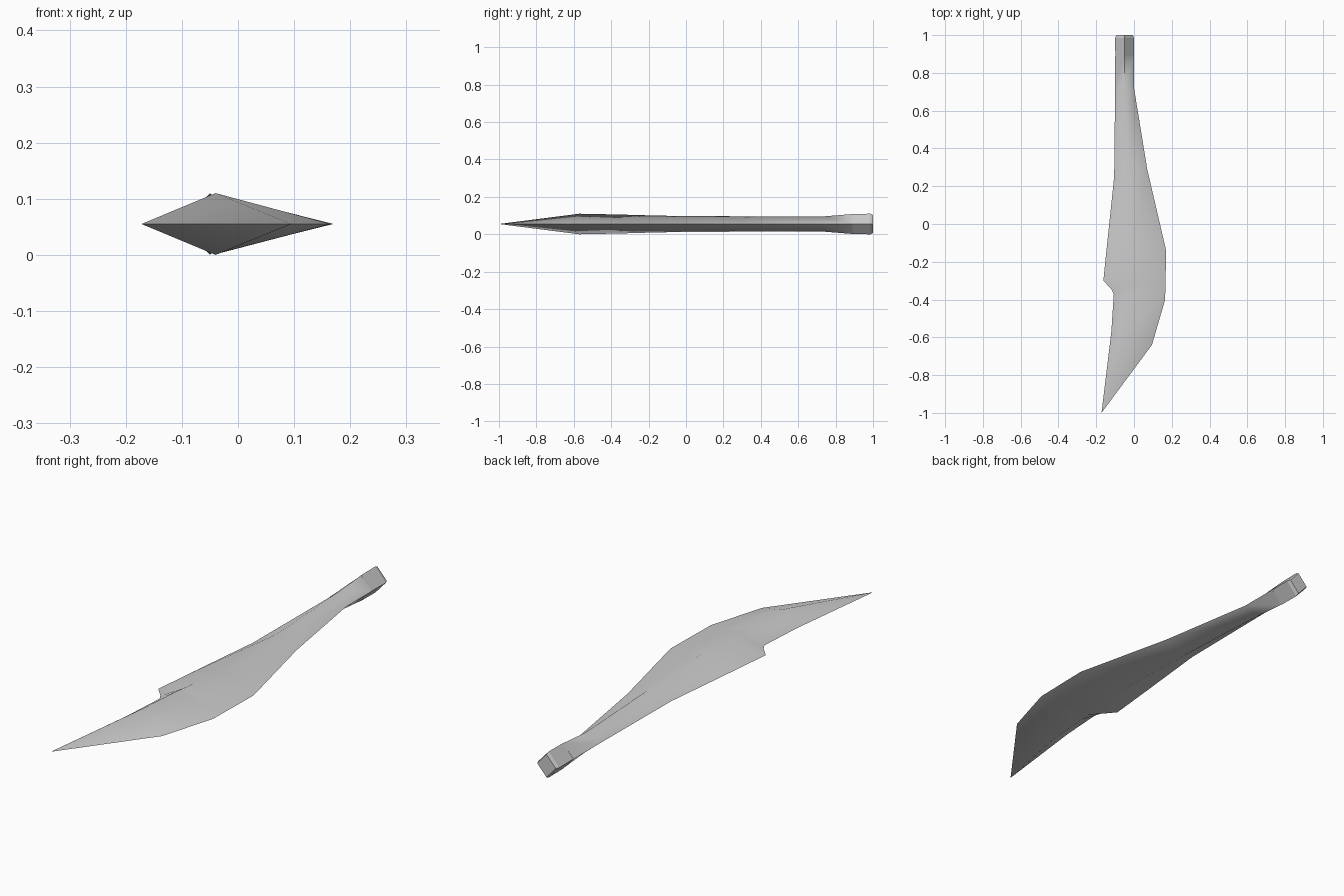
import bpy, bmesh, math

cube = bpy.data.objects.get("Cube")
if cube:
    bpy.data.objects.remove(cube, do_unlink=True)

MID = 0.055  # height of the cutting edge plane

steel = bpy.data.materials.new("grey steel")
steel.use_nodes = True
colour = (0.6, 0.6, 0.6, 1)
steel.diffuse_color = colour
steel.node_tree.nodes["Principled BSDF"].inputs["Base Color"].default_value = colour


def loft(name, rows, tip=None, cap_start=False):
    """Skin diamond rings: (left xy), (ridge xy), (right xy), half thickness."""
    bm = bmesh.new()
    rings = []
    for left, ridge, right, half in rows:
        pts = [(*left, MID), (*ridge, MID + half), (*right, MID), (*ridge, MID - half)]
        rings.append([bm.verts.new(p) for p in pts])
    for a, b in zip(rings, rings[1:]):
        for i in range(4):
            j = (i + 1) % 4
            bm.faces.new((a[i], a[j], b[j], b[i]))
    if tip:
        point = bm.verts.new((*tip, MID))
        for i in range(4):
            bm.faces.new((point, rings[0][(i + 1) % 4], rings[0][i]))
    if cap_start:
        bm.faces.new(rings[0])
    bm.faces.new(rings[-1])
    bmesh.ops.recalc_face_normals(bm, faces=bm.faces)
    mesh = bpy.data.meshes.new(name)
    bm.to_mesh(mesh)
    bm.free()
    mesh.materials.append(steel)
    obj = bpy.data.objects.new(name, mesh)
    bpy.context.collection.objects.link(obj)
    return obj


# Blade and grip: back edge, ridge, cutting edge, half thickness, from tip to grip
blade = loft("blade_and_grip", [
    ((-0.12, -0.57), (-0.04, -0.57), (0.095, -0.64), 0.055),
    ((-0.107, -0.37), (-0.03, -0.37), (0.165, -0.40), 0.051),
    ((-0.12, -0.345), (-0.025, -0.33), (0.166, -0.33), 0.050),
    ((-0.162, -0.30), (-0.02, -0.27), (0.168, -0.25), 0.048),
    ((-0.146, -0.14), (-0.01, -0.10), (0.17, -0.14), 0.044),
    ((-0.105, 0.25), (-0.025, 0.29), (0.07, 0.29), 0.041),
    ((-0.10, 0.72), (-0.05, 0.74), (0.0, 0.72), 0.041),
    ((-0.10, 0.89), (-0.05, 0.89), (0.0, 0.89), 0.053),
], tip=(-0.172, -1.0))
bpy.ops.object.select_all(action='DESELECT')
blade.select_set(True)
bpy.context.view_layer.objects.active = blade
bpy.ops.object.shade_smooth_by_angle(angle=math.radians(82))


# Faceted pommel with a chamfered end
def diamond(y, size):
    return ((-0.05 - 0.05 * size, y), (-0.05, y), (-0.05 + 0.05 * size, y), 0.055 * size)


loft("pommel", [diamond(0.89, 0.98), diamond(0.985, 1.0), diamond(1.0, 0.87)], cap_start=True)
